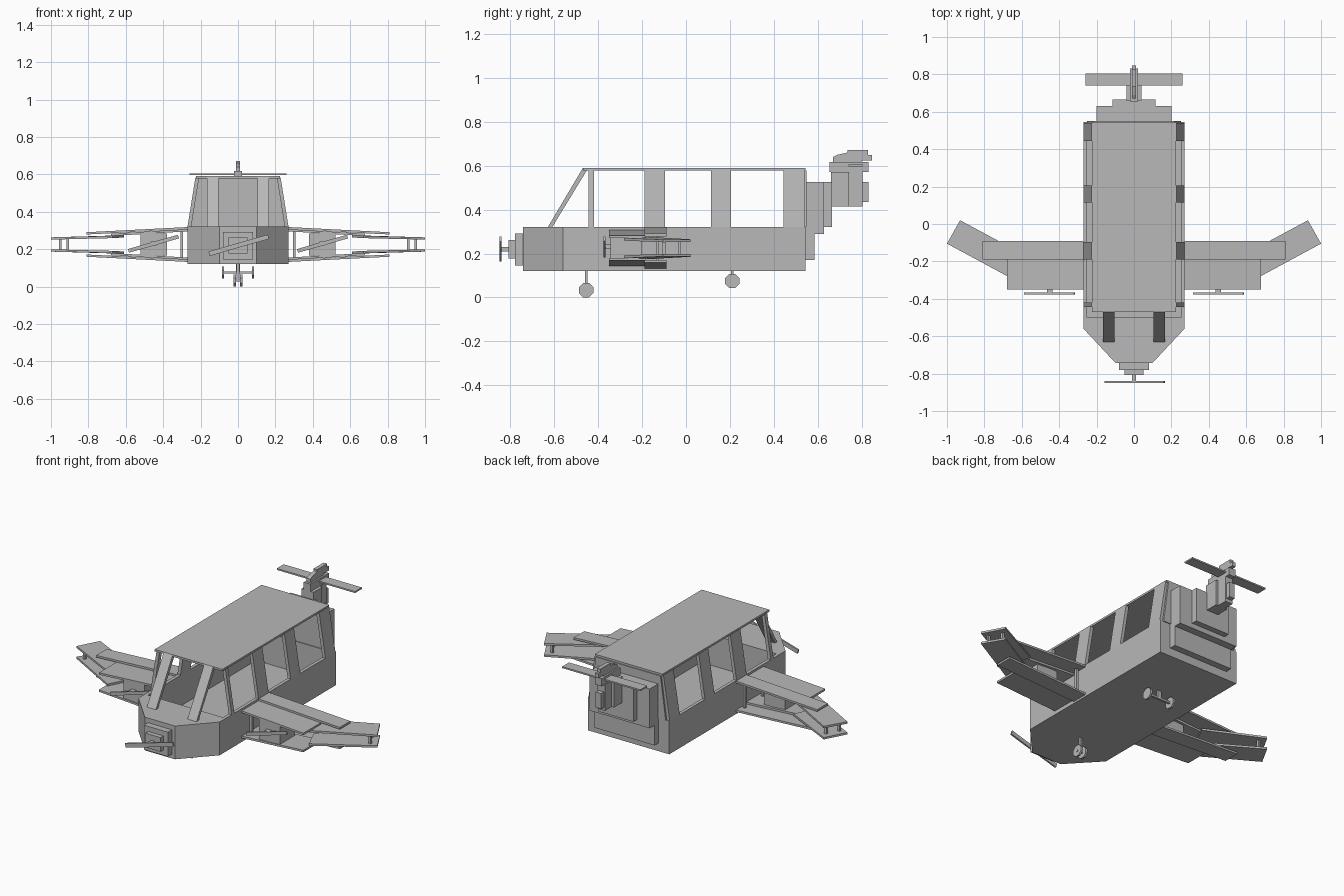
import bpy, bmesh, math
from mathutils import Matrix, Vector

if "Cube" in bpy.data.objects:
    bpy.data.objects.remove(bpy.data.objects["Cube"])

grey = bpy.data.materials.new("light_grey")
grey.diffuse_color = (0.48, 0.48, 0.48, 1)
grey.use_nodes = True
grey.node_tree.nodes["Principled BSDF"].inputs["Base Color"].default_value = grey.diffuse_color


def finish(name, bm):
    bmesh.ops.recalc_face_normals(bm, faces=bm.faces)
    me = bpy.data.meshes.new(name)
    bm.to_mesh(me)
    bm.free()
    me.materials.append(grey)
    ob = bpy.data.objects.new(name, me)
    bpy.context.collection.objects.link(ob)
    return ob


def loft(name, a, b):
    """Solid between two matching rings of points."""
    bm = bmesh.new()
    va = [bm.verts.new(p) for p in a]
    vb = [bm.verts.new(p) for p in b]
    n = len(va)
    bm.faces.new(va)
    bm.faces.new(vb[::-1])
    for i in range(n):
        bm.faces.new((va[i], va[(i + 1) % n], vb[(i + 1) % n], vb[i]))
    return finish(name, bm)


def box(name, x, y, z):
    ring = [(x[0], y[0]), (x[1], y[0]), (x[1], y[1]), (x[0], y[1])]
    return loft(name, [(p, q, z[0]) for p, q in ring], [(p, q, z[1]) for p, q in ring])


def side_profile(name, x, yz):
    return loft(name, [(x[0], y, z) for y, z in yz], [(x[1], y, z) for y, z in yz])


def front_profile(name, y, xz):
    return loft(name, [(x, y[0], z) for x, z in xz], [(x, y[1], z) for x, z in xz])


def propeller(name, x, y, z, length, width, tilt):
    ob = box(name, (-length / 2, length / 2), (-0.005, 0.005), (-width / 2, width / 2))
    ob.data.transform(Matrix.Translation((x, y, z)) @ Matrix.Rotation(-tilt, 4, 'Y'))


def wheel(name, x, y, z, r):
    ring = [(y + r * math.cos(math.pi * (i + .5) / 4), z + r * math.sin(math.pi * (i + .5) / 4))
            for i in range(8)]
    side_profile(name, (x - 0.006, x + 0.006), ring)


# Hull: solid nose and open cabin tub
nose = [(-0.27, -0.5), (-0.27, -0.56), (-0.1, -0.742), (0.1, -0.742), (0.27, -0.56), (0.27, -0.5)]
loft("nose", [(x, y, 0.12) for x, y in nose], [(x, y, 0.32) for x, y in nose])
box("cabin_floor", (-0.27, 0.27), (-0.5, 0.545), (0.12, 0.135))
box("rear_hull_wall", (-0.25, 0.25), (0.53, 0.545), (0.135, 0.32))

# Roof and tapered rear cabin wall
box("roof", (-0.225, 0.225), (-0.47, 0.545), (0.578, 0.59))
front_profile("rear_cabin_wall", (0.535, 0.55), [(-0.25, 0.32), (0.25, 0.32), (0.215, 0.578), (-0.215, 0.578)])

# Nose hub and propeller
box("nose_hub", (-0.08, 0.08), (-0.78, -0.742), (0.145, 0.292))
box("nose_cap", (-0.05, 0.05), (-0.808, -0.78), (0.177, 0.262))
box("nose_shaft", (-0.01, 0.01), (-0.84, -0.808), (0.21, 0.23))
propeller("nose_propeller", 0.004, -0.845, 0.221, 0.33, 0.025, math.radians(16))

# Stepped rear housing
box("rear_lower_plate", (-0.2, 0.2), (0.545, 0.585), (0.17, 0.3))
box("rear_housing", (-0.2, 0.2), (0.545, 0.63), (0.29, 0.527))
box("rear_housing_step", (-0.115, 0.115), (0.63, 0.665), (0.32, 0.527))

# Tail column and rotor
box("tail_column", (-0.04, 0.04), (0.66, 0.742), (0.415, 0.572))
box("tail_column_back", (-0.025, 0.025), (0.742, 0.805), (0.415, 0.572))
box("tail_column_fin", (-0.018, 0.018), (0.805, 0.832), (0.435, 0.527))
box("rotor_base", (-0.022, 0.022), (0.655, 0.832), (0.572, 0.618))
side_profile("rotor_head", (-0.012, 0.012), [
    (0.67, 0.618), (0.80, 0.618), (0.80, 0.625), (0.848, 0.625), (0.848, 0.65),
    (0.83, 0.65), (0.83, 0.672), (0.735, 0.672), (0.735, 0.66), (0.69, 0.65), (0.67, 0.64)])
box("rotor_blade", (-0.26, 0.26), (0.74, 0.805), (0.596, 0.605))

# Landing gear
box("front_leg", (-0.008, 0.008), (-0.46, -0.45), (0.03, 0.12))
box("front_axle", (-0.025, 0.025), (-0.461, -0.449), (0.026, 0.038))
box("rear_leg", (-0.012, 0.012), (0.205, 0.217), (0.07, 0.12))
box("rear_axle", (-0.08, 0.08), (0.205, 0.217), (0.069, 0.081))


def upper(x):
    return 0.303 - 0.06 * (x - 0.27)


def wing_plate(name, outline, offset, s, level):
    # Upper plates droop outward; lower plates mirror them
    def ring(shift):
        out = []
        for x, y in outline:
            z = upper(x) + offset + shift + 0.012 * max(0, x - 0.68) / 0.32
            out.append((s * x, y, z if level == "upper" else 0.45 - z))
        return out
    loft(name, ring(-0.006), ring(0.006))


front_panel = [(0.26, -0.35), (0.68, -0.35), (0.68, -0.185), (0.26, -0.185)]
rear_panel = [(0.26, -0.19), (0.81, -0.19), (0.81, -0.09), (0.26, -0.09)]
tip_panel = [(0.67, -0.283), (1.0, -0.105), (0.93, 0.02), (0.61, -0.152)]

for s, side in ((-1, "left"), (1, "right")):
    def span(a, b):
        return tuple(sorted((s * a, s * b)))

    box(f"{side}_hull_wall", span(0.25, 0.27), (-0.5, 0.545), (0.135, 0.32))

    # Leaning window pillars
    for i, y in enumerate([(-0.445, -0.42), (-0.19, -0.095), (0.115, 0.205), (0.445, 0.54)]):
        front_profile(f"{side}_pillar_{i + 1}", y, [
            (s * 0.25, 0.32), (s * 0.27, 0.32), (s * 0.228, 0.582), (s * 0.208, 0.582)])
    side_profile(f"{side}_windshield_post", span(0.105, 0.165), [
        (-0.63, 0.32), (-0.61, 0.32), (-0.45, 0.582), (-0.47, 0.59)])

    # Stacked wings
    for level in ("upper", "lower"):
        wing_plate(f"{side}_{level}_wing_front", front_panel, -0.002, s, level)
        wing_plate(f"{side}_{level}_wing_rear", rear_panel, 0.009, s, level)
        wing_plate(f"{side}_{level}_wing_tip", tip_panel, -0.014, s, level)

    # Struts between the wings
    for i, (x, y) in enumerate([(0.30, -0.3), (0.30, -0.13), (0.95, -0.10), (0.91, -0.03)]):
        h = upper(x) - 0.228
        box(f"{side}_strut_{i + 1}", span(x - 0.007, x + 0.007), (y - 0.007, y + 0.007),
            (0.225 - h, 0.225 + h))

    # Wing engine and propeller
    box(f"{side}_engine", span(0.38, 0.52), (-0.345, -0.2), (0.165, 0.285))
    box(f"{side}_engine_shaft", span(0.435, 0.465), (-0.37, -0.345), (0.22, 0.24))
    propeller(f"{side}_wing_propeller", s * 0.452, -0.372, 0.229, 0.278, 0.02, math.radians(16))

    wheel(f"{side}_front_wheel", s * 0.017, -0.455, 0.033, 0.0355)
    wheel(f"{side}_rear_wheel", s * 0.08, 0.211, 0.075, 0.035)
